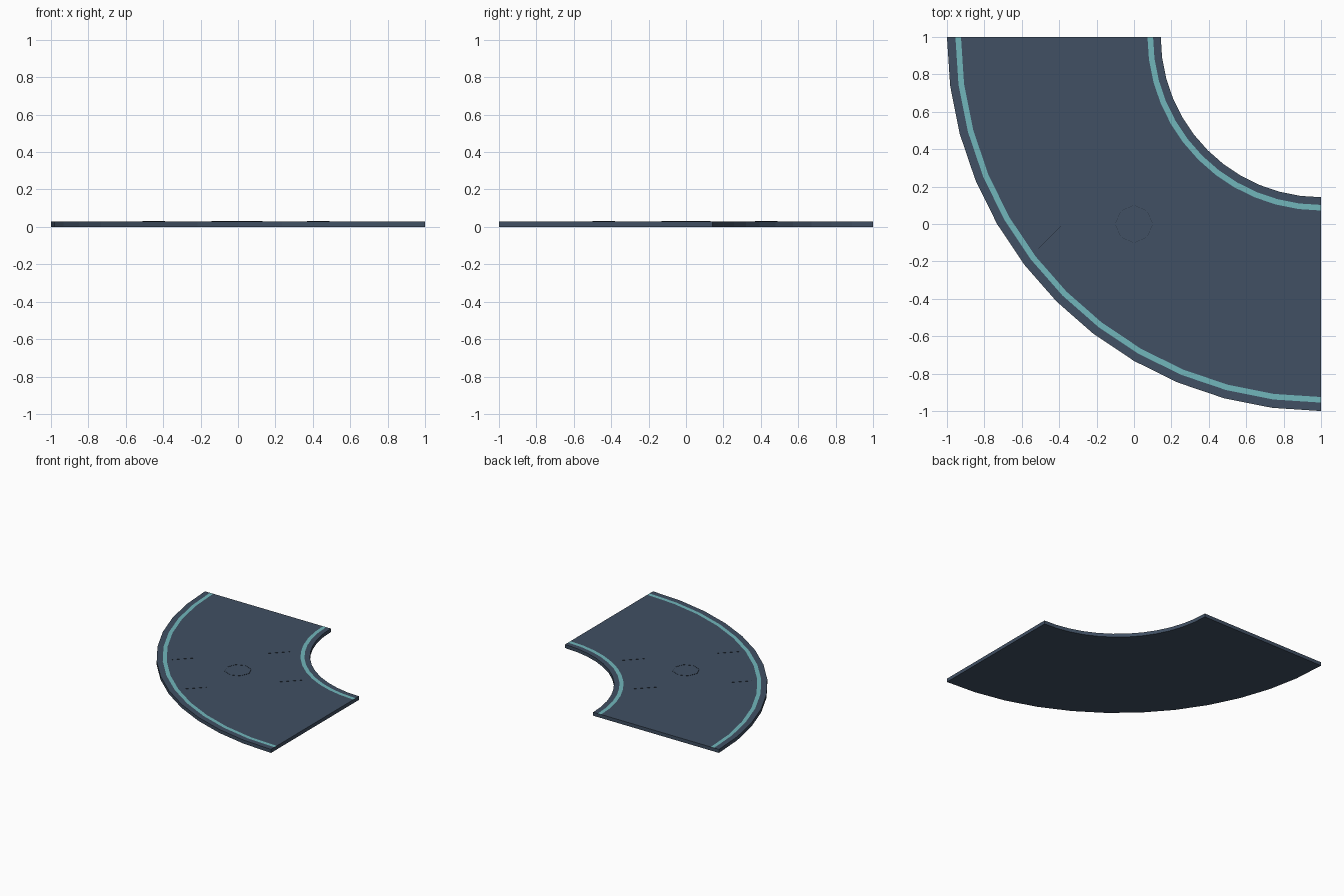
import bpy, bmesh, math

if "Cube" in bpy.data.objects:
    bpy.data.objects.remove(bpy.data.objects["Cube"])

def mat(name, rgb):
    m = bpy.data.materials.new(name)
    m.diffuse_color = (*rgb, 1)
    m.use_nodes = True
    m.node_tree.nodes["Principled BSDF"].inputs["Base Color"].default_value = m.diffuse_color
    return m

slate = mat("slate", (0.052, 0.080, 0.125))
teal = mat("teal", (0.165, 0.47, 0.50))
dark = mat("dark line", (0.012, 0.018, 0.028))

H = 0.029            # slab thickness
SEG = 12             # sides along the quarter turn

def finish(bm, name, mats):
    bmesh.ops.recalc_face_normals(bm, faces=bm.faces)
    me = bpy.data.meshes.new(name)
    bm.to_mesh(me)
    bm.free()
    for m in mats:
        me.materials.append(m)
    ob = bpy.data.objects.new(name, me)
    bpy.context.collection.objects.link(ob)
    return ob

# Quarter-ring floor slab: closed (radius, height) profile swept about (1, 1)
top = [0.857, 0.898, 0.928, 1.925, 1.955, 2.0]
profile = [(r, H) for r in top] + [(2.0, 0), (0.857, 0)]
bm = bmesh.new()
rows = []
for i in range(SEG + 1):
    a = math.pi + math.pi / 2 * i / SEG
    rows.append([bm.verts.new((1 + r * math.cos(a), 1 + r * math.sin(a), z)) for r, z in profile])
n = len(profile)
for i in range(SEG):
    for j in range(n):
        k = (j + 1) % n
        f = bm.faces.new((rows[i][j], rows[i][k], rows[i + 1][k], rows[i + 1][j]))
        f.material_index = 1 if j in (1, 3) else 0      # inlaid edge stripes
for row in (rows[0], rows[-1]):
    bm.faces.new(row)                                   # flat end caps
finish(bm, "curved_floor_slab", [slate, teal])

# Hairline panel seams standing barely proud of the top
def seam(name, p, q):
    dx, dy = q[0] - p[0], q[1] - p[1]
    bm = bmesh.new()
    bmesh.ops.create_cube(bm, size=1)
    bmesh.ops.scale(bm, vec=(math.hypot(dx, dy), 0.001, 0.003), verts=bm.verts)
    ob = finish(bm, name, [dark])
    ob.location = ((p[0] + q[0]) / 2, (p[1] + q[1]) / 2, H)
    ob.rotation_euler.z = math.atan2(dy, dx)

d = 0.06
for i, (x, y) in enumerate([(0.43, 0.07), (0.07, 0.43), (-0.08, -0.44), (-0.45, -0.07)]):
    seam(f"panel_seam_{i}", (x - d, y - d), (x + d, y + d))

# Small eight-sided hatch outline in the middle
ring = [(0.1 * math.cos(math.pi / 4 * i), 0.1 * math.sin(math.pi / 4 * i)) for i in range(8)]
for i in range(8):
    seam(f"hatch_outline_{i}", ring[i], ring[(i + 1) % 8])
